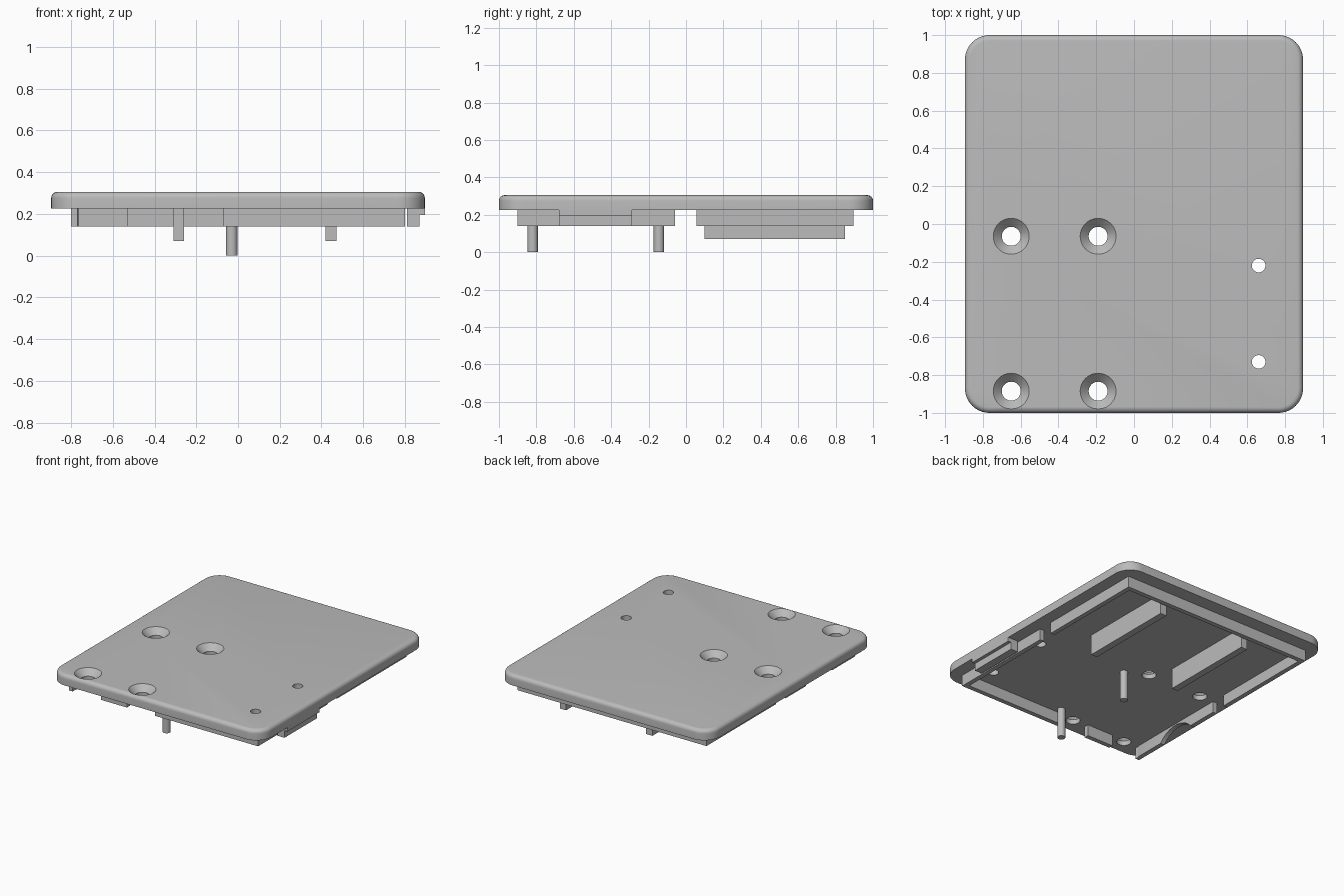
import bpy, bmesh, math
from mathutils import Matrix, Vector

if "Cube" in bpy.data.objects:
    bpy.data.objects.remove(bpy.data.objects["Cube"], do_unlink=True)

grey = bpy.data.materials.new("plain grey")
grey.use_nodes = True
grey.diffuse_color = (0.5, 0.5, 0.5, 1)
grey.node_tree.nodes["Principled BSDF"].inputs["Base Color"].default_value = grey.diffuse_color

UNDER, TOP, LIP = 0.225, 0.305, 0.14   # heights of plate underside, plate top, lip bottom


def finish(bm, name):
    bmesh.ops.recalc_face_normals(bm, faces=bm.faces)
    mesh = bpy.data.meshes.new(name)
    bm.to_mesh(mesh)
    bm.free()
    mesh.materials.append(grey)
    obj = bpy.data.objects.new(name, mesh)
    bpy.context.collection.objects.link(obj)
    return obj


def box(name, low, high):
    low, high = Vector(low), Vector(high)
    bm = bmesh.new()
    bmesh.ops.create_cube(bm, size=1, matrix=Matrix.Translation((low + high) / 2)
                          @ Matrix.Diagonal((*(high - low), 1)))
    return finish(bm, name)


def rod(name, x, y, z0, z1, r0, r1=None):
    bm = bmesh.new()
    bmesh.ops.create_cone(bm, cap_ends=True, segments=40, radius1=r0,
                          radius2=r0 if r1 is None else r1, depth=z1 - z0,
                          matrix=Matrix.Translation((x, y, (z0 + z1) / 2)))
    return finish(bm, name)


def activate(obj):
    bpy.ops.object.select_all(action="DESELECT")
    obj.select_set(True)
    bpy.context.view_layer.objects.active = obj


def cut(obj, cutters):
    activate(obj)
    for cutter in cutters:
        mod = obj.modifiers.new("cut", "BOOLEAN")
        mod.operation, mod.solver, mod.object = "DIFFERENCE", "EXACT", cutter
        bpy.ops.object.modifier_apply(modifier=mod.name)
        bpy.data.objects.remove(cutter, do_unlink=True)


def smooth(obj):
    activate(obj)
    bpy.ops.object.shade_smooth_by_angle()


# Plate: rounded rectangle with a filleted top edge
half_x, half_y, radius, steps = 0.895, 1.0, 0.13, 10
bm = bmesh.new()
outline = []
for quarter, (sx, sy) in enumerate([(1, 1), (-1, 1), (-1, -1), (1, -1)]):
    for i in range(steps + 1):
        a = math.pi / 2 * (quarter + i / steps)
        outline.append(bm.verts.new((sx * (half_x - radius) + radius * math.cos(a),
                                     sy * (half_y - radius) + radius * math.sin(a), UNDER)))
base = bm.faces.new(outline)
wall = bmesh.ops.extrude_face_region(bm, geom=[base], use_keep_orig=True)
bmesh.ops.translate(bm, vec=(0, 0, TOP - UNDER),
                    verts=[g for g in wall["geom"] if isinstance(g, bmesh.types.BMVert)])
bmesh.ops.recalc_face_normals(bm, faces=bm.faces)
rim = [e for e in bm.edges if all(v.co.z > TOP - 0.001 for v in e.verts)]
bmesh.ops.bevel(bm, geom=rim, offset=0.03, segments=6, profile=0.5, affect="EDGES")
plate = finish(bm, "plate")

# Countersunk screw holes and plain small holes
screws = [(x, y) for x in (-0.65, -0.19) for y in (-0.065, -0.885)]
cutters = []
for x, y in screws:
    cutters.append(rod("cutter", x, y, 0.2, 0.35, 0.05))
    cutters.append(rod("cutter", x, y, 0.26, 0.32, 0.05, 0.11))
for y in (-0.22, -0.73):
    cutters.append(rod("cutter", 0.66, y, 0.2, 0.35, 0.036))
cut(plate, cutters)
smooth(plate)

# Lip around the underside, with side gaps, screw clearances and a cable notch
lip = box("locating_lip", (-0.8, -0.9, LIP), (0.8, 0.895, UNDER))
notch = rod("cutter", 0, 0, -0.1, 0.1, 0.21)
notch.data.transform(Matrix.Translation((-0.8, -0.465, 0.005)) @ Matrix.Rotation(math.pi / 2, 4, "Y"))
cut(lip, [box("cutter", (-0.765, -0.865, 0.1), (0.765, 0.86, 0.3)),
          box("cutter", (-1, -0.06, 0.1), (1, 0.055, 0.3)),
          notch] + [rod("cutter", x, y, 0.1, 0.3, 0.12) for x, y in screws if y < -0.5])
smooth(lip)

# Stepped block on the left edge
box("edge_block", (0.81, -0.68, LIP), (0.87, -0.29, UNDER))
box("edge_block_step", (0.87, -0.68, 0.195), (0.895, -0.29, UNDER))

# Two support ribs
for name, x in (("right_rib", -0.31), ("left_rib", 0.42)):
    box(name, (x, 0.1, 0.07), (x + 0.052, 0.85, UNDER))

# Two pins
for name, y in (("front_pin", -0.82), ("middle_pin", -0.145)):
    smooth(rod(name, -0.03, y, 0, UNDER, 0.028))
